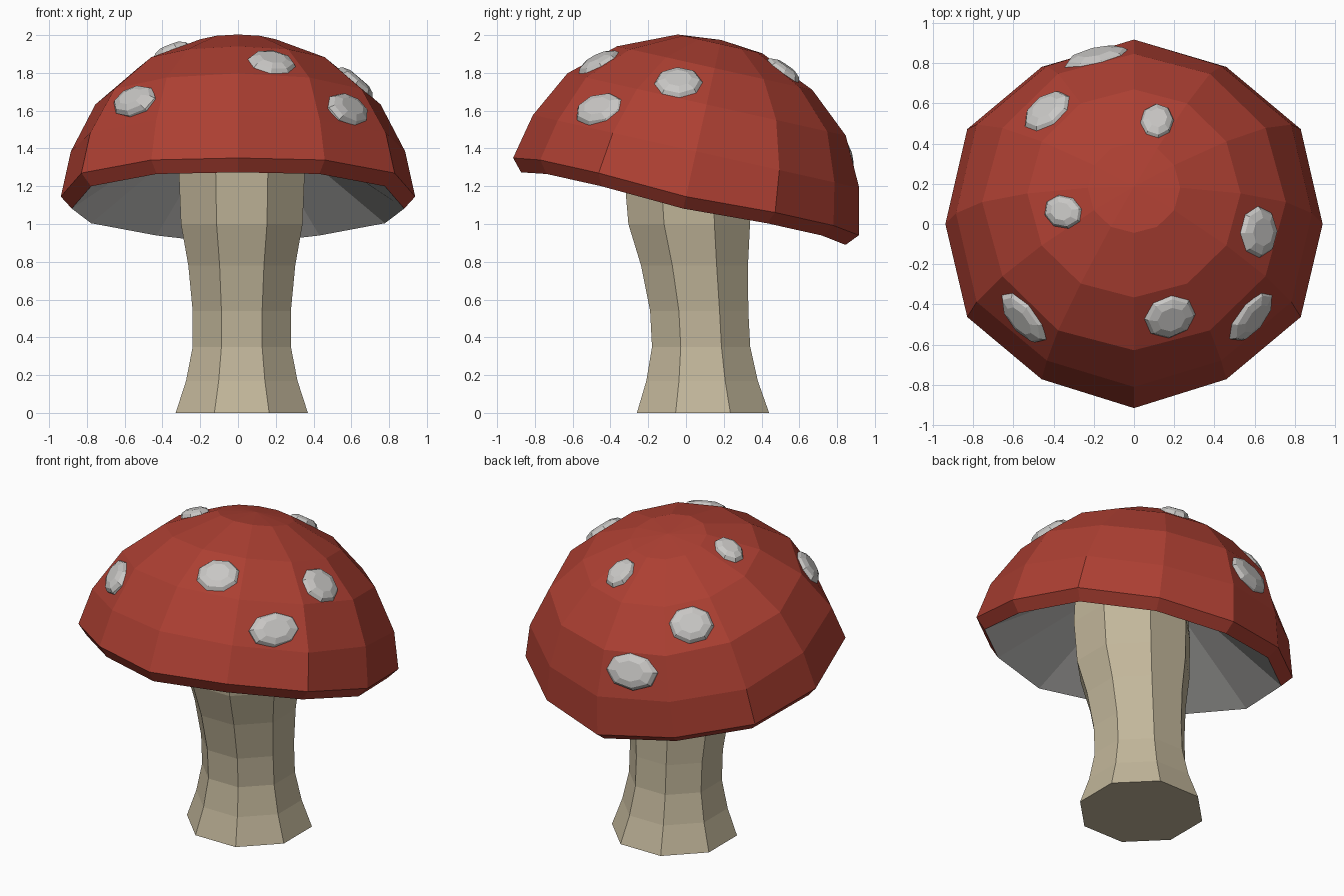
import bpy, bmesh, math
from mathutils import Vector, Matrix
from mathutils.bvhtree import BVHTree

if "Cube" in bpy.data.objects:
    bpy.data.objects.remove(bpy.data.objects["Cube"])


def material(name, rgb):
    m = bpy.data.materials.new(name)
    m.diffuse_color = (*rgb, 1)
    m.use_nodes = True
    m.node_tree.nodes["Principled BSDF"].inputs["Base Color"].default_value = m.diffuse_color
    return m


RED = material("cap red", (0.415, 0.05, 0.032))
CREAM = material("stem cream", (0.54, 0.47, 0.325))
WHITE = material("spot white", (0.58, 0.57, 0.555))


def add_object(name, bm, mats):
    bmesh.ops.recalc_face_normals(bm, faces=bm.faces)
    me = bpy.data.meshes.new(name)
    bm.to_mesh(me)
    bm.free()
    for m in mats:
        me.materials.append(m)
    ob = bpy.data.objects.new(name, me)
    bpy.context.collection.objects.link(ob)
    return ob


def lathe(bm, profile, sides, turn=0.0, top=None, bottom=None):
    """Skin rings (radius, height, x, y); close ends with a point or a flat face."""
    rings = []
    for r, z, cx, cy in profile:
        rings.append([bm.verts.new((cx + r * math.cos(turn + math.tau * i / sides),
                                    cy + r * math.sin(turn + math.tau * i / sides), z))
                      for i in range(sides)])
    strips = []
    for a, b in zip(rings, rings[1:]):
        strips.append([bm.faces.new((a[i], a[(i + 1) % sides], b[(i + 1) % sides], b[i]))
                       for i in range(sides)])
    for ring, z in ((rings[0], bottom), (rings[-1], top)):
        if z is None:
            strips.append([bm.faces.new(ring)])
        else:
            tip = bm.verts.new((0, 0, z))
            strips.append([bm.faces.new((ring[i], ring[(i + 1) % sides], tip))
                           for i in range(sides)])
    return strips


# Stem: eight-sided, flared at the foot and leaning slightly forward
bm = bmesh.new()
stem = [(0.35, 0, 0.09), (0.295, 0.17, 0.085), (0.26, 0.35, 0.08), (0.26, 0.54, 0.07),
        (0.283, 0.78, 0.045), (0.322, 1.0, 0.017), (0.333, 1.27, 0.005), (0.32, 1.5, 0.0)]
lathe(bm, [(r / math.cos(math.pi / 8), z, 0.02, y) for r, z, y in stem], 8, math.pi / 8)
add_object("stem", bm, [CREAM])

# Cap: twelve-sided dome with a hollow underside, tilted to the back
TILT = Matrix.Translation((0, 0, 1.145)) @ Matrix.Rotation(math.radians(-12.6), 4, 'X')
bm = bmesh.new()
cap = [(0.26, 0.36), (0.88, -0.065), (0.938, 0), (0.885, 0.245), (0.755, 0.5),
       (0.53, 0.697), (0.23, 0.828)]
strips = lathe(bm, [(r, z, 0, 0) for r, z in cap], 12, 0, top=0.85, bottom=0.39)
bmesh.ops.recalc_face_normals(bm, faces=bm.faces)
for f in strips[0] + strips[-2]:
    f.material_index = 1
# Slightly uneven, wavy rim
for v in bm.verts:
    if v.co.xy.length > 0.8:
        az = math.atan2(v.co.y, v.co.x)
        wave = math.sin(2 * az) ** 2
        v.co.xy *= 1 + 0.055 * wave * math.cos(2 * az)
        if v.co.z < 0.05:
            v.co.z += 0.028 * wave
bm.transform(TILT)
surface = BVHTree.FromBMesh(bm)
add_object("cap", bm, [RED, WHITE])

# Spots: low domes pressed onto the cap at (x, y, half width, half height)
spots = [(-0.55, -0.465, 0.155, 0.1), (0.18, -0.46, 0.13, 0.118), (0.585, -0.455, 0.155, 0.105),
         (0.62, -0.04, 0.128, 0.12), (0.115, 0.51, 0.083, 0.105), (-0.35, 0.06, 0.083, 0.105),
         (-0.43, 0.56, 0.133, 0.115), (-0.185, 0.825, 0.162, 0.113)]
for n, (x, y, w, h) in enumerate(spots):
    hit = surface.ray_cast(Vector((x, y, 3)), Vector((0, 0, -1)))[0]
    p = TILT.inverted() @ hit
    normal = TILT.to_3x3() @ Vector((p.x / 0.88, p.y / 0.88, p.z / 0.72)).normalized()
    side = Vector((0, 0, 1)).cross(normal).normalized()
    up = normal.cross(side)
    frame = Matrix((side * w, up * h, normal)).transposed().to_4x4()
    bm = bmesh.new()
    lathe(bm, [(1.04, -0.035, 0, 0), (1.02, -0.003, 0, 0), (0.88, 0.02, 0, 0), (0.55, 0.035, 0, 0)],
          8, 0.2 + n)
    bm.transform(Matrix.Translation(hit) @ frame)
    add_object(f"spot_{n + 1}", bm, [WHITE])
